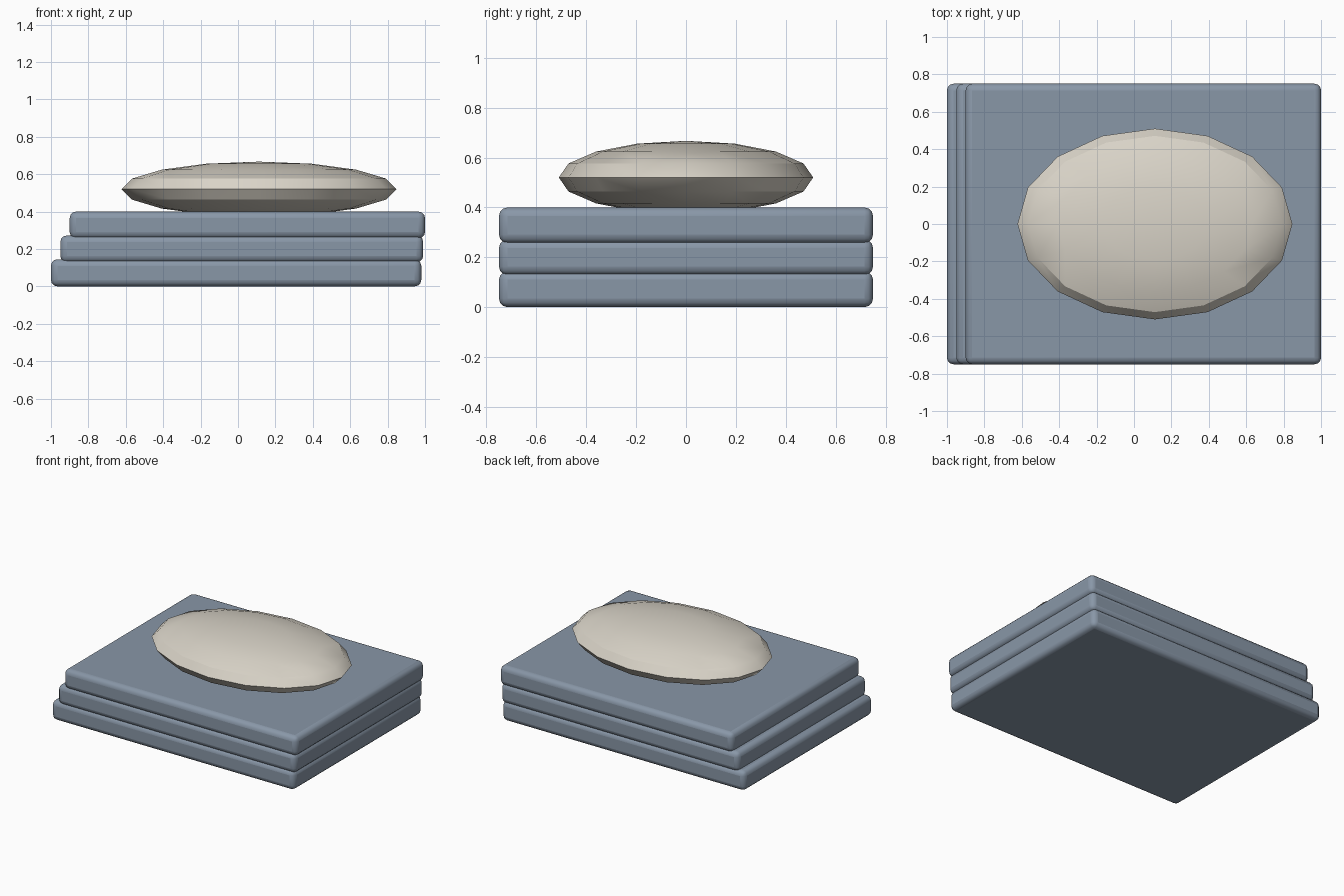
import bpy, math

cube = bpy.data.objects.get("Cube")
if cube:
    bpy.data.objects.remove(cube, do_unlink=True)


def material(name, rgb):
    m = bpy.data.materials.new(name)
    m.use_nodes = True
    color = (*rgb, 1)
    m.diffuse_color = color
    bsdf = next(n for n in m.node_tree.nodes if n.type == 'BSDF_PRINCIPLED')
    bsdf.inputs["Base Color"].default_value = color
    return m


slate = material("slate_blue", (0.25, 0.31, 0.39))
cream = material("warm_cream", (0.70, 0.66, 0.58))


def folded_layer(name, x0, x1, z0, z1, depth):
    bpy.ops.mesh.primitive_cube_add(size=1, location=((x0 + x1) / 2, 0, (z0 + z1) / 2))
    ob = bpy.context.object
    ob.name = name
    ob.scale = (x1 - x0, depth, z1 - z0)
    bpy.ops.object.transform_apply(location=False, rotation=False, scale=True)
    ob.data.materials.append(slate)
    bevel = ob.modifiers.new("soft_edges", 'BEVEL')
    bevel.width = 0.035
    bevel.segments = 3
    bpy.ops.object.shade_smooth_by_angle(angle=math.radians(40))


# Three stacked layers, each set back a little on the right
folded_layer("bottom_layer", -1.0, 0.98, 0.0, 0.145, 1.5)
folded_layer("middle_layer", -0.95, 0.99, 0.128, 0.272, 1.5)
folded_layer("top_layer", -0.90, 1.0, 0.256, 0.40, 1.5)

# Flattened oval resting on top, slightly sunk in
bpy.ops.mesh.primitive_uv_sphere_add(segments=16, ring_count=8, radius=1,
                                     location=(0.112, 0, 0.52))
oval = bpy.context.object
oval.name = "oval_cushion"
oval.scale = (0.735, 0.51, 0.147)
bpy.ops.object.transform_apply(location=False, rotation=False, scale=True)
oval.data.materials.append(cream)
bpy.ops.object.shade_smooth_by_angle(angle=math.radians(30))
